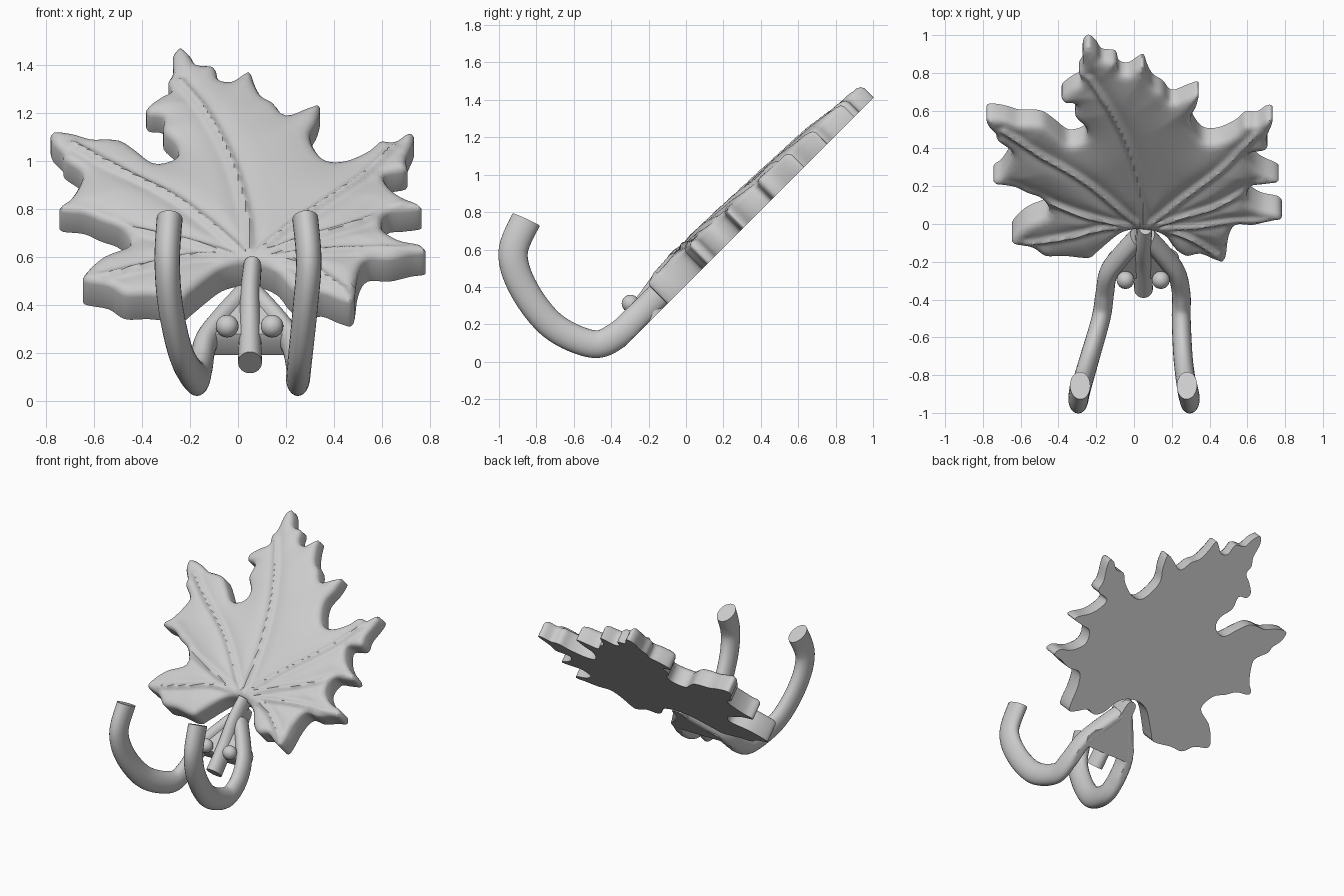
import bpy, bmesh, math
from mathutils import Vector, kdtree
from mathutils.geometry import delaunay_2d_cdt

if "Cube" in bpy.data.objects:
    bpy.data.objects.remove(bpy.data.objects["Cube"])

R2 = math.sqrt(2)

def place(x, v, t):
    """x across, v up the 45 degree back plane, t out of that plane."""
    return Vector((x, -0.41 + (v - t) / R2, (v + t) / R2))

def rim(v):
    return 0.175 - 0.04 * v

def to_plane(pts):
    """Front-view hundredths (x, z) to plane coordinates (x, v)."""
    return [Vector((x / 100, (R2 * z / 100 - 0.175) / 0.96)) for x, z in pts]

def spline(pts, steps, closed=False):
    n, out = len(pts), []
    for i in range(n if closed else n - 1):
        idx = [(i + k) % n if closed else min(max(i + k, 0), n - 1) for k in (-1, 0, 1, 2)]
        a, b, c, d = (pts[k] for k in idx)
        for s in range(steps):
            u = s / steps
            out.append(0.5 * (2 * b + (c - a) * u + (2 * a - 5 * b + 4 * c - d) * u * u
                              + (3 * b - a - 3 * c + d) * u ** 3))
    return out if closed else out + [pts[-1]]

def make_tree(pts):
    tree = kdtree.KDTree(len(pts))
    for i, p in enumerate(pts):
        tree.insert((p.x, p.y, 0), i)
    tree.balance()
    return lambda p: tree.find((p.x, p.y, 0))[2]

def finish(bm, name, angle=40):
    bmesh.ops.recalc_face_normals(bm, faces=bm.faces[:])
    me = bpy.data.meshes.new(name)
    bm.to_mesh(me)
    bm.free()
    ob = bpy.data.objects.new(name, me)
    bpy.context.collection.objects.link(ob)
    bpy.ops.object.select_all(action='DESELECT')
    ob.select_set(True)
    bpy.context.view_layer.objects.active = ob
    bpy.ops.object.shade_smooth_by_angle(angle=math.radians(angle))
    return ob

# leaf outline: right side from the stem notch to the tip, then left side back down
right = [(5, 58), (11, 57), (17, 54), (22, 48), (28, 45), (35, 46), (43, 43), (48, 43), (50, 54),
         (54, 60), (63, 60), (72, 62), (78, 63), (76, 66), (67, 68), (60, 73), (62, 79), (69, 80),
         (76, 81), (75, 83), (68, 86), (63, 90), (61, 95), (70, 97), (70, 102), (73, 109), (73, 112),
         (70, 112), (65, 109), (59, 109), (54, 105), (45, 101), (37, 101), (32, 106), (30, 112),
         (33, 118), (34, 124), (29, 123), (20, 120), (15, 125), (10, 128), (7, 133), (5, 138),
         (2, 137), (-3, 134), (-8, 135), (-10, 140), (-17, 141), (-20, 145)]
left = [(-24, 148), (-27, 145), (-27, 138), (-29, 134), (-28, 130), (-33, 127), (-38, 123),
        (-37, 120), (-31, 119), (-31, 113), (-26, 108), (-25, 104), (-28, 101), (-35, 100),
        (-42, 105), (-48, 109), (-54, 110), (-61, 110), (-68, 112), (-75, 113), (-78, 112),
        (-77, 108), (-73, 104), (-72, 101), (-65, 96), (-66, 91), (-70, 85), (-74, 82), (-73, 80),
        (-64, 79), (-57, 76), (-49, 73), (-45, 66), (-56, 61), (-63, 55), (-64, 51), (-54, 49),
        (-47, 45), (-37, 45), (-24, 44), (-19, 47), (-14, 51), (-7, 56), (0, 58)]
outline = spline(to_plane(right + left), 4, True)
edge_dist = make_tree(outline)

# raised veins fanning out from the notch
veins = [[(5, 59), (4, 75), (-2, 97), (-12, 117), (-24, 133)],
         [(5, 59), (-24, 82), (-50, 96), (-69, 107)],
         [(5, 59), (26, 75), (49, 91), (65, 106)],
         [(5, 59), (-20, 65), (-42, 71), (-66, 80)],
         [(5, 59), (26, 66), (46, 72), (68, 82)],
         [(5, 59), (30, 61), (52, 63), (72, 63)],
         [(5, 59), (-15, 60), (-35, 56), (-57, 52)],
         [(5, 59), (20, 58), (32, 54), (44, 46)]]
vein_pts = [p for line in veins for p in spline(to_plane(line), 40)]
vein_dist = make_tree(vein_pts)

def leaf_height(p):
    d, w = edge_dist(p), vein_dist(p)
    k = min(d / 0.25, 1)
    e = max(0, 1 - d / 0.04)
    return (rim(p.y) + 0.025 * k * (2 - k) - 0.025 * (1 - math.sqrt(1 - e * e))
            + min(d / 0.06, 1) * (0.024 * math.exp(-(w / 0.018) ** 2)
                                  - 0.016 * math.exp(-(w / 0.06) ** 2)))

# leaf: triangulated top surface, side wall and flat back
pts = outline[:]
n = len(outline)
for inset in (0.01, 0.024):
    for i in range(n):
        tan = (outline[(i + 1) % n] - outline[i - 1]).normalized()
        q = outline[i] + Vector((-tan.y, tan.x)) * inset
        if edge_dist(q) > inset * 0.9:
            pts.append(q)
for i in range(100):
    for j in range(130):
        q = Vector((-0.8 + i * 0.016, 0.3 + (j + 0.5 * (i % 2)) * 0.0145))
        if edge_dist(q) > 0.034:
            pts.append(q)
verts, _, faces, *_ = delaunay_2d_cdt(pts, [], [list(range(n))], 1, 1e-5)
bm = bmesh.new()
tops = [bm.verts.new(place(p.x, p.y, leaf_height(p))) for p in verts]
for f in faces:
    bm.faces.new([tops[i] for i in f])
bm.verts.index_update()
border = [e for e in bm.edges if e.is_boundary]
back = {}
for e in border:
    for v in e.verts:
        if v not in back:
            p = verts[v.index]
            back[v] = bm.verts.new(place(p.x, p.y, 0))
for e in border:
    a, b = e.verts
    bm.faces.new((a, b, back[b], back[a]))
bmesh.ops.holes_fill(bm, edges=[e for e in bm.edges if e.is_boundary], sides=0)
bmesh.ops.delete(bm, geom=[v for v in bm.verts if not v.link_faces], context='VERTS')
finish(bm, "leaf", 50)

def sweep(name, path, radii, side_sides=24):
    """Oval tube along a path, flattened against the back plane and the floor."""
    bm = bmesh.new()
    rings = []
    for i, c in enumerate(path):
        tan = (path[min(i + 1, len(path) - 1)] - path[max(i - 1, 0)]).normalized()
        side = (Vector((1, 0, 0)) - tan * tan.x).normalized()
        nor = tan.cross(side)
        rx, rn = radii(i / (len(path) - 1))
        ring = []
        for k in range(side_sides):
            a = 2 * math.pi * k / side_sides
            p = c + side * rx * math.cos(a) + nor * rn * math.sin(a)
            t = (p.z - p.y - 0.41) / R2
            if t < 0:
                p += Vector((0, t, -t)) / R2
            p.z = max(p.z, 0)
            ring.append(bm.verts.new(p))
        rings.append(ring)
    for r, s in zip(rings, rings[1:]):
        for k in range(side_sides):
            m = (k + 1) % side_sides
            bm.faces.new((r[k], r[m], s[m], s[k]))
    bm.faces.new(rings[0])
    bm.faces.new(rings[-1])
    return finish(bm, name)

# two forward-curling hooks, sharing one side profile
profile = [(-0.855, 0.76), (-0.925, 0.58), (-0.865, 0.385), (-0.71, 0.19), (-0.5, 0.095),
           (-0.37, 0.14), (-0.26, 0.24), (-0.17, 0.33), (-0.07, 0.43)]
hooks = {"left_hook": (-0.285, -0.295, -0.28, -0.235, -0.175, -0.155, -0.135, -0.07, 0.02),
         "right_hook": (0.28, 0.295, 0.28, 0.26, 0.25, 0.25, 0.225, 0.16, 0.07)}
for name, xs in hooks.items():
    path = spline([Vector((x, y, z)) for x, (y, z) in zip(xs, profile)], 8)
    sweep(name, path, lambda u: (0.054 - 0.008 * u, 0.08 - 0.012 * u))

# flared web joining the hooks under the leaf
web = spline([Vector(p) for p in [(0.02, 0.64), (0.0, 0.52), (-0.06, 0.43), (-0.13, 0.36),
              (-0.14, 0.28), (-0.04, 0.27), (0.14, 0.27), (0.23, 0.28), (0.23, 0.36),
              (0.16, 0.43), (0.1, 0.52), (0.08, 0.64)]], 5, True)
bm = bmesh.new()
low = [bm.verts.new(place(p.x, p.y, 0)) for p in web]
mid = [bm.verts.new(place(p.x, p.y, 0.08)) for p in web]
top = [bm.verts.new(place(0.05 + (p.x - 0.05) * 0.9, 0.4 + (p.y - 0.4) * 0.9, 0.11)) for p in web]
for a, b in ((low, mid), (mid, top)):
    for k in range(len(web)):
        m = (k + 1) % len(web)
        bm.faces.new((a[k], a[m], b[m], b[k]))
bm.faces.new(low)
bm.faces.new(top)
finish(bm, "hook_web", 50)

# stem running from the notch to its cut end
stem = spline([place(0.05, 0.16, 0.065), place(0.05, 0.35, 0.075),
               place(0.05, 0.52, 0.10), place(0.06, 0.68, 0.11)], 6)
sweep("stem", stem, lambda u: (0.05 - 0.012 * u, 0.066))

# two berries beside the stem
for name, x in (("left_berry", -0.045), ("right_berry", 0.142)):
    bm = bmesh.new()
    bmesh.ops.create_uvsphere(bm, u_segments=24, v_segments=16, radius=0.047)
    bmesh.ops.translate(bm, verts=bm.verts[:], vec=place(x, 0.3, 0.14))
    finish(bm, name, 60)
